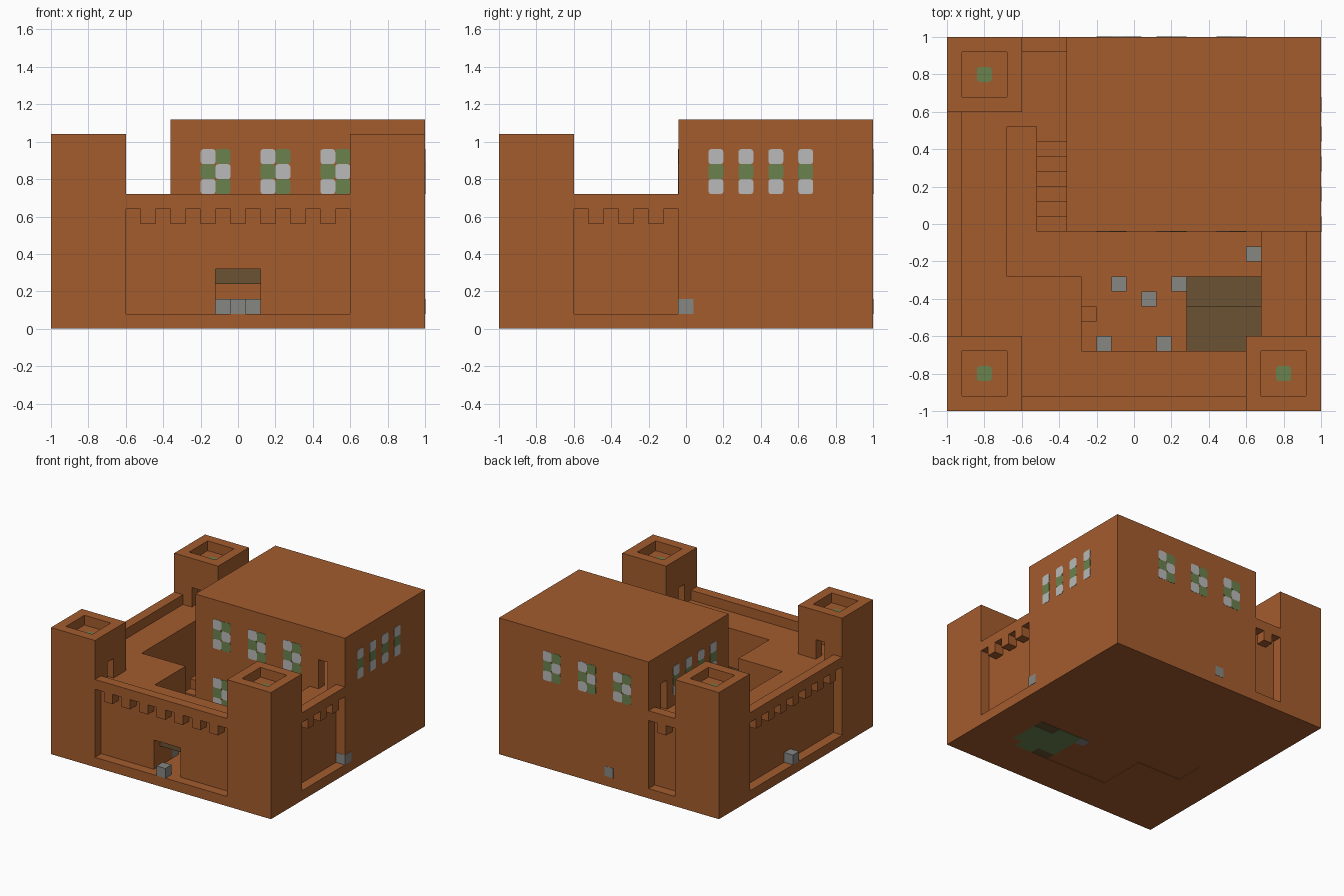
import bpy, bmesh
from mathutils import Vector

cube = bpy.data.objects.get("Cube")
if cube:
    bpy.data.objects.remove(cube, do_unlink=True)

U = 0.08  # one block


def material(name, rgb):
    m = bpy.data.materials.new(name)
    m.use_nodes = True
    m.diffuse_color = (*rgb, 1)
    bsdf = m.node_tree.nodes["Principled BSDF"]
    bsdf.inputs["Base Color"].default_value = (*rgb, 1)
    bsdf.inputs["Roughness"].default_value = 0.9
    return m


CLAY = material("clay brown", (0.37, 0.107, 0.027))
GREEN = material("moss green", (0.147, 0.223, 0.074))
WHITE = material("pale glass", (0.48, 0.49, 0.48))
STONE = material("stone grey", (0.238, 0.238, 0.223))
WOOD = material("dark wood", (0.147, 0.084, 0.033))


def box(name, p, q, mat=CLAY, round_axis=None):
    """Box between two opposite corners; edges along round_axis may be rounded."""
    lo = Vector(map(min, p, q))
    hi = Vector(map(max, p, q))
    bm = bmesh.new()
    bmesh.ops.create_cube(bm, size=1)
    for v in bm.verts:
        v.co = Vector(lo[i] + (v.co[i] + 0.5) * (hi[i] - lo[i]) for i in range(3))
    if round_axis is not None:
        edges = [e for e in bm.edges
                 if abs(e.verts[0].co[round_axis] - e.verts[1].co[round_axis]) > 1e-4]
        bmesh.ops.bevel(bm, geom=edges, offset=0.014, segments=2, profile=0.5, affect='EDGES')
    mesh = bpy.data.meshes.new(name)
    bm.to_mesh(mesh)
    bm.free()
    mesh.materials.append(mat)
    ob = bpy.data.objects.new(name, mesh)
    bpy.context.collection.objects.link(ob)
    return ob


def carve(ob, p, q):
    """Cut a box-shaped hollow out of an object."""
    cutter = box("cutter", p, q)
    cutter.hide_render = True
    mod = ob.modifiers.new("hollow", 'BOOLEAN')
    mod.operation = 'DIFFERENCE'
    mod.solver = 'EXACT'
    mod.object = cutter
    bpy.context.view_layer.objects.active = ob
    bpy.ops.object.modifier_apply(modifier=mod.name)
    bpy.data.objects.remove(cutter, do_unlink=True)


# Corner towers with a sunken top, a small room and two doors onto the walk
def tower(name, cx, cy):
    ob = box(name, (cx - 0.2, cy - 0.2, 0), (cx + 0.2, cy + 0.2, 1.04))
    r, h = 0.12, U / 2
    carve(ob, (cx - r, cy - r, 0.96), (cx + r, cy + r, 1.2))
    carve(ob, (cx - r, cy - r, 0.64), (cx + r, cy + r, 0.88))
    sx, sy = (-1 if cx > 0 else 1), (-1 if cy > 0 else 1)
    carve(ob, (cx, cy - h, 0.64), (cx + sx * 0.25, cy + h, 0.8))
    carve(ob, (cx - h, cy, 0.64), (cx + h, cy + sy * 0.25, 0.8))
    box(name + "_top_tile", (cx - h, cy - h, 0.955), (cx + h, cy + h, 0.963), GREEN, 2)


tower("front_right_tower", -0.8, -0.8)
tower("front_left_tower", 0.8, -0.8)
tower("back_right_tower", -0.8, 0.8)


# Curtain walls: core, plinth, parapet and corbels; place maps (along, depth, z)
def wall(name, start, count, place, gate=False):
    end = start + count * U

    def part(label, a, b, d0, d1, z0, z1):
        return box(name + label, place(a, d0, z0), place(b, d1, z1))
    core = part("_core", start, end, U, 4 * U + (U if name == "back_wall" else 0), 0, 8 * U)
    if gate:
        carve(core, (-0.12, -1.1, U), (0.12, -0.5, 4 * U))
    part("_plinth", start, end, 0, U, 0, U)
    part("_parapet", start, end, 0, U, 8 * U, 9 * U)
    for i in range(1, count, 2):
        part("_corbel", start + i * U, start + (i + 1) * U, 0, U, 7 * U, 8 * U)


wall("front_wall", -0.6, 15, lambda a, d, z: (a, d - 1, z), gate=True)
wall("left_wall", -0.6, 7, lambda a, d, z: (1 - d, a, z))
wall("right_wall", -0.6, 15, lambda a, d, z: (d - 1, a, z))
wall("back_wall", -0.6, 3, lambda a, d, z: (a, 1 - d, z))
box("gate_beam", (-0.12, -0.84, 0.24), (0.12, -0.76, 0.32), WOOD)

# Main hall with an upper room and doors onto the walks
hall = box("main_hall", (-0.36, -0.04, 0), (1, 1, 1.12))
carve(hall, (-0.28, 0.04, 0.64), (0.92, 0.92, 1.04))
carve(hall, (0.76, -0.2, 0.64), (0.84, 0.1, 0.88))
carve(hall, (-0.5, 0.76, 0.64), (-0.2, 0.84, 0.88))


# Window panes as thin rounded plates
def pane(axis, face, out, a, z, mat):
    other = 1 - axis
    p, q = [0, 0, z], [0, 0, z + U]
    p[axis], q[axis] = face - out * 0.004, face + out * 0.002
    p[other], q[other] = a, a + U
    box("window_pane", p, q, mat, axis)


def glass(i):
    return GREEN if i % 2 else WHITE


for x in (-0.2, 0.12, 0.44):
    for col in range(2):
        for row in range(3):
            a = x + col * U
            pane(1, -0.04, -1, a, 0.72 + row * U, glass(col + row))
            pane(1, -0.04, -1, a, 0.24 + row * U, glass(col + row))
            pane(1, 1, 1, a, 0.72 + row * U, glass(col + row + 1))
for i in range(4):
    for row in range(3):
        pane(0, 1, 1, 0.12 + 2 * i * U, 0.72 + row * U, glass(row))
        pane(0, -0.36, -1, 0.12 + 2 * i * U, 0.72 + row * U, glass(row))

# Courtyard floor, corner room, landing and stairs
box("courtyard_floor", (-0.68, -0.68, 0.004), (0.68, -0.04, U))
box("alley_floor", (-0.68, -0.04, 0), (-0.52, 0.52, U))
box("corner_room", (-0.68, -0.68, 0), (-0.28, -0.28, 0.64))
box("corner_room_step", (-0.28, -0.52, U), (-0.2, -0.44, 2 * U))
box("landing", (-0.68, 0.52, 0), (-0.36, 0.6, 0.64))
for i in range(7):
    y = -0.04 + i * U
    box("stair_step", (-0.52, y, 0), (-0.36, y + U, (i + 2) * U))

# Wooden shelter with a two-level roof and posts
box("shelter_high_roof", (0.28, -0.68, 0.32), (0.68, -0.44, 0.4), WOOD)
box("shelter_low_roof", (0.28, -0.44, 0.24), (0.68, -0.28, 0.32), WOOD)
for y in (-0.68, -0.36):
    box("shelter_post", (0.28, y, U), (0.36, y + U, 0.32), WOOD)

# Shelter floor seen on the underside
box("shelter_floor_boards", (0.28, -0.68, 0.002), (0.68, -0.28, 0.008), WOOD)
for p, q in (((0.28, -0.6), (0.68, -0.36)),
             ((0.28, -0.36), (0.5, -0.28)),
             ((0.44, -0.68), (0.6, -0.6))):
    box("shelter_floor_green", (*p, 0), (*q, 0.007), GREEN)

# Loose stones in the courtyard and one at the middle of each side
for x, y in ((-0.08, -0.32), (0.08, -0.4), (0.64, -0.16), (-0.16, -0.64), (0.16, -0.64),
             (0, -0.96), (-0.96, 0)):
    box("stone_block", (x - 0.04, y - 0.04, U), (x + 0.04, y + 0.04, 2 * U), STONE)
box("floor_stone", (0.2, -0.36, 0), (0.28, -0.28, 2 * U), STONE)
box("left_side_stone", (0.92, -0.042, U), (1.002, 0.04, 2 * U), STONE)
box("back_side_stone", (-0.04, 0.92, U), (0.04, 1.002, 2 * U), STONE)
